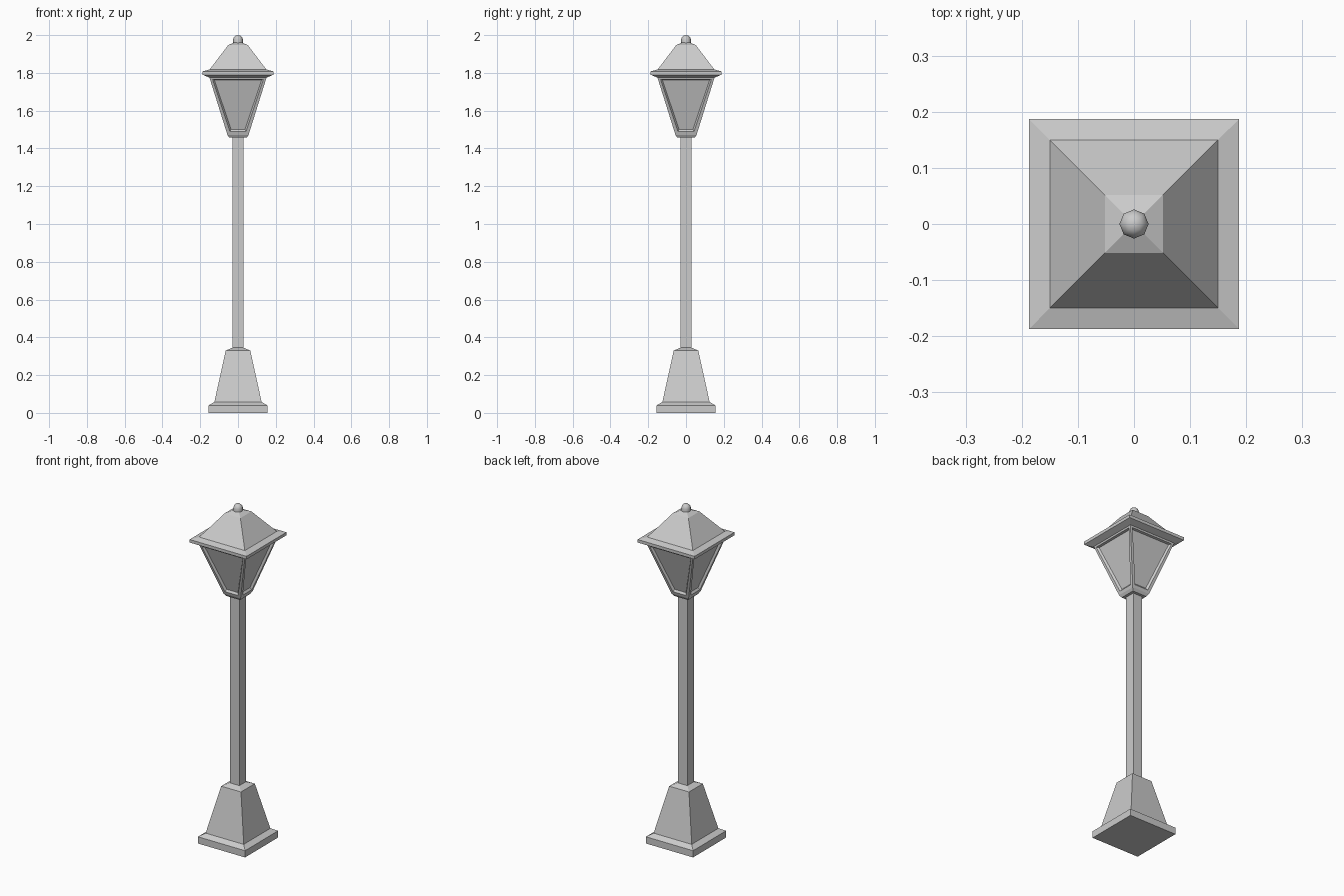
import bpy, bmesh, math

if "Cube" in bpy.data.objects:
    bpy.data.objects.remove(bpy.data.objects["Cube"])


def stack(name, sections, panel=None):
    """Square rings (half width, z) joined bottom to top; one level may get framed panels."""
    bm = bmesh.new()
    rings = [[bm.verts.new((sx * h, sy * h, z))
              for sx, sy in ((-1, -1), (1, -1), (1, 1), (-1, 1))]
             for h, z in sections]
    bm.faces.new(rings[0][::-1])
    bm.faces.new(rings[-1])
    levels = []
    for lo, hi in zip(rings, rings[1:]):
        levels.append([bm.faces.new((lo[i], lo[(i + 1) % 4], hi[(i + 1) % 4], hi[i]))
                       for i in range(4)])
    bm.normal_update()
    if panel is not None:
        bmesh.ops.inset_individual(bm, faces=levels[panel], thickness=0.022)
        bmesh.ops.inset_individual(bm, faces=levels[panel], thickness=0.011, depth=-0.012)
    mesh = bpy.data.meshes.new(name)
    bm.to_mesh(mesh)
    bm.free()
    obj = bpy.data.objects.new(name, mesh)
    bpy.context.collection.objects.link(obj)
    return obj


# Stepped, tapered foot
stack("base", [(0.155, 0), (0.155, 0.04), (0.125, 0.058), (0.065, 0.33), (0.03, 0.345)])

# Square post
stack("post", [(0.03, 0.34), (0.03, 1.46)])

# Lantern body with four recessed panes
stack("lantern", [(0.046, 1.457), (0.056, 1.472), (0.152, 1.778)], panel=1)

# Roof with overhanging eave
stack("roof", [(0.152, 1.775), (0.187, 1.79), (0.187, 1.808), (0.15, 1.818),
               (0.052, 1.947), (0.018, 1.962)])

# Finial: short neck with a domed top
bm = bmesh.new()
profile = [(0.026, 1.953), (0.026, 1.976), (0.022, 1.989), (0.013, 1.997), (0, 2.0)]
verts = [bm.verts.new((r, 0, z)) for r, z in profile]
edges = [bm.edges.new(p) for p in zip(verts, verts[1:])]
bmesh.ops.spin(bm, geom=verts + edges, cent=(0, 0, 0), axis=(0, 0, 1),
               angle=math.tau, steps=8)
bmesh.ops.remove_doubles(bm, verts=bm.verts, dist=0.0005)
bmesh.ops.recalc_face_normals(bm, faces=bm.faces)
mesh = bpy.data.meshes.new("finial")
bm.to_mesh(mesh)
bm.free()
finial = bpy.data.objects.new("finial", mesh)
bpy.context.collection.objects.link(finial)
mesh.shade_smooth()
